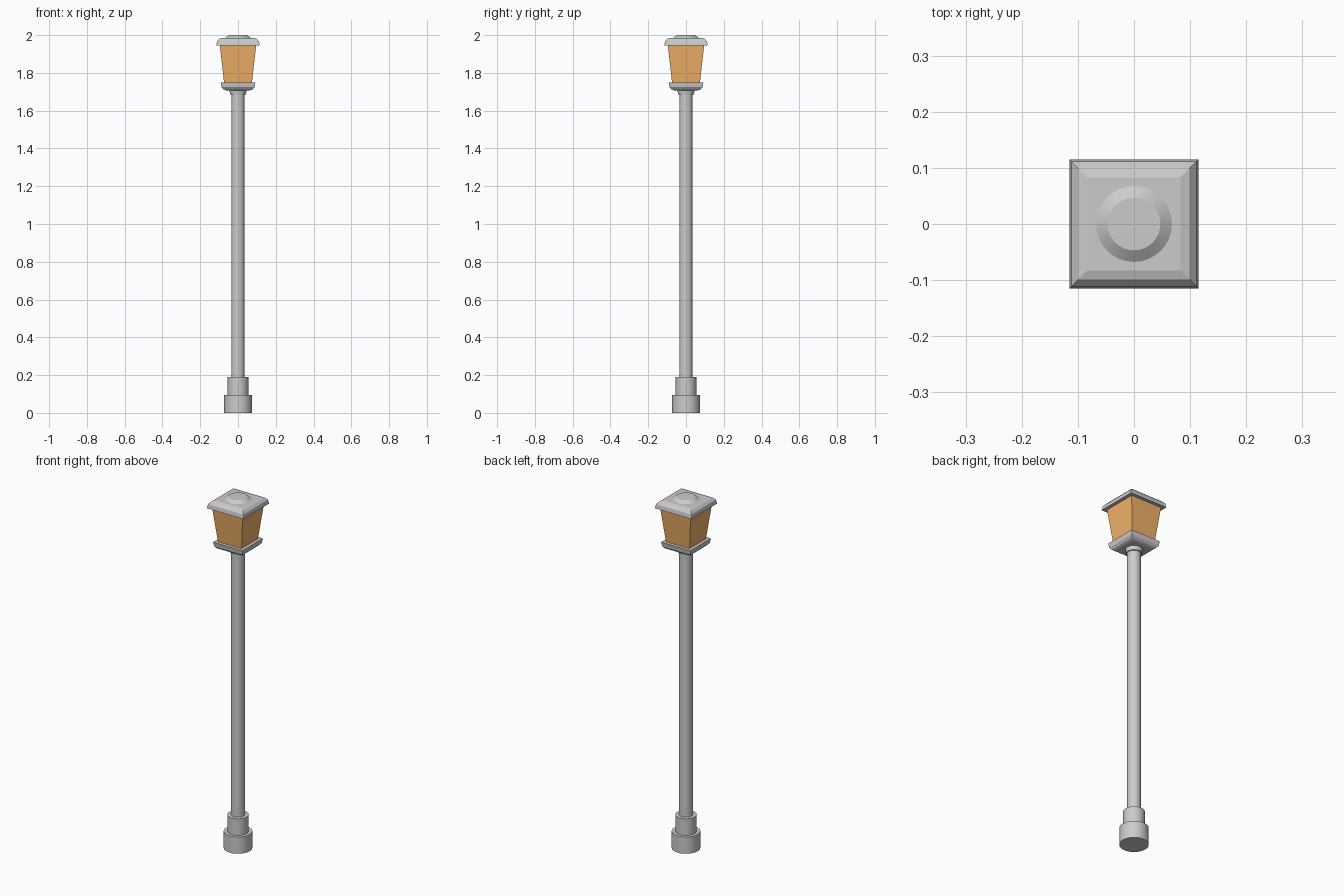
import bpy, math

if "Cube" in bpy.data.objects:
    bpy.data.objects.remove(bpy.data.objects["Cube"])

def loft(name, profile, sides, material=None):
    """Stack regular rings (half width, z) into a closed solid."""
    off = math.pi / sides if sides == 4 else 0
    k = math.sqrt(2) if sides == 4 else 1
    verts = [(r * k * math.cos(off + 2 * math.pi * i / sides),
              r * k * math.sin(off + 2 * math.pi * i / sides), z)
             for r, z in profile for i in range(sides)]
    faces = [tuple(reversed(range(sides)))]
    for j in range(len(profile) - 1):
        a, b = j * sides, (j + 1) * sides
        for i in range(sides):
            n = (i + 1) % sides
            faces.append((a + i, a + n, b + n, b + i))
    faces.append(tuple(range(len(verts) - sides, len(verts))))
    me = bpy.data.meshes.new(name)
    me.from_pydata(verts, [], faces)
    ob = bpy.data.objects.new(name, me)
    bpy.context.collection.objects.link(ob)
    if material:
        me.materials.append(material)
    if sides > 4:
        bpy.ops.object.select_all(action='DESELECT')
        ob.select_set(True)
        bpy.context.view_layer.objects.active = ob
        bpy.ops.object.shade_smooth_by_angle(angle=math.radians(30))
    return ob

amber = bpy.data.materials.new("amber_glass")
amber.diffuse_color = (0.9, 0.45, 0.14, 1)
amber.use_nodes = True
amber.node_tree.nodes["Principled BSDF"].inputs["Base Color"].default_value = amber.diffuse_color

# Stepped round foot and post
loft("base", [(0.074, 0), (0.074, 0.095)], 32)
loft("base_step", [(0.055, 0.095), (0.055, 0.19)], 32)
loft("post", [(0.035, 0.19), (0.035, 1.69)], 32)
loft("collar", [(0.041, 1.685), (0.044, 1.70), (0.044, 1.712)], 32)

# Square lantern: tray, tapered glass, rounded roof, round cap
loft("lantern_tray", [(0.066, 1.708), (0.078, 1.713), (0.088, 1.725), (0.092, 1.75)], 4)
loft("lantern_glass", [(0.074, 1.75), (0.096, 1.945)], 4, amber)
loft("lantern_roof", [(0.115, 1.945), (0.111, 1.968), (0.099, 1.981), (0.083, 1.986)], 4)
loft("roof_cap", [(0.069, 1.985), (0.047, 2.0)], 32)
